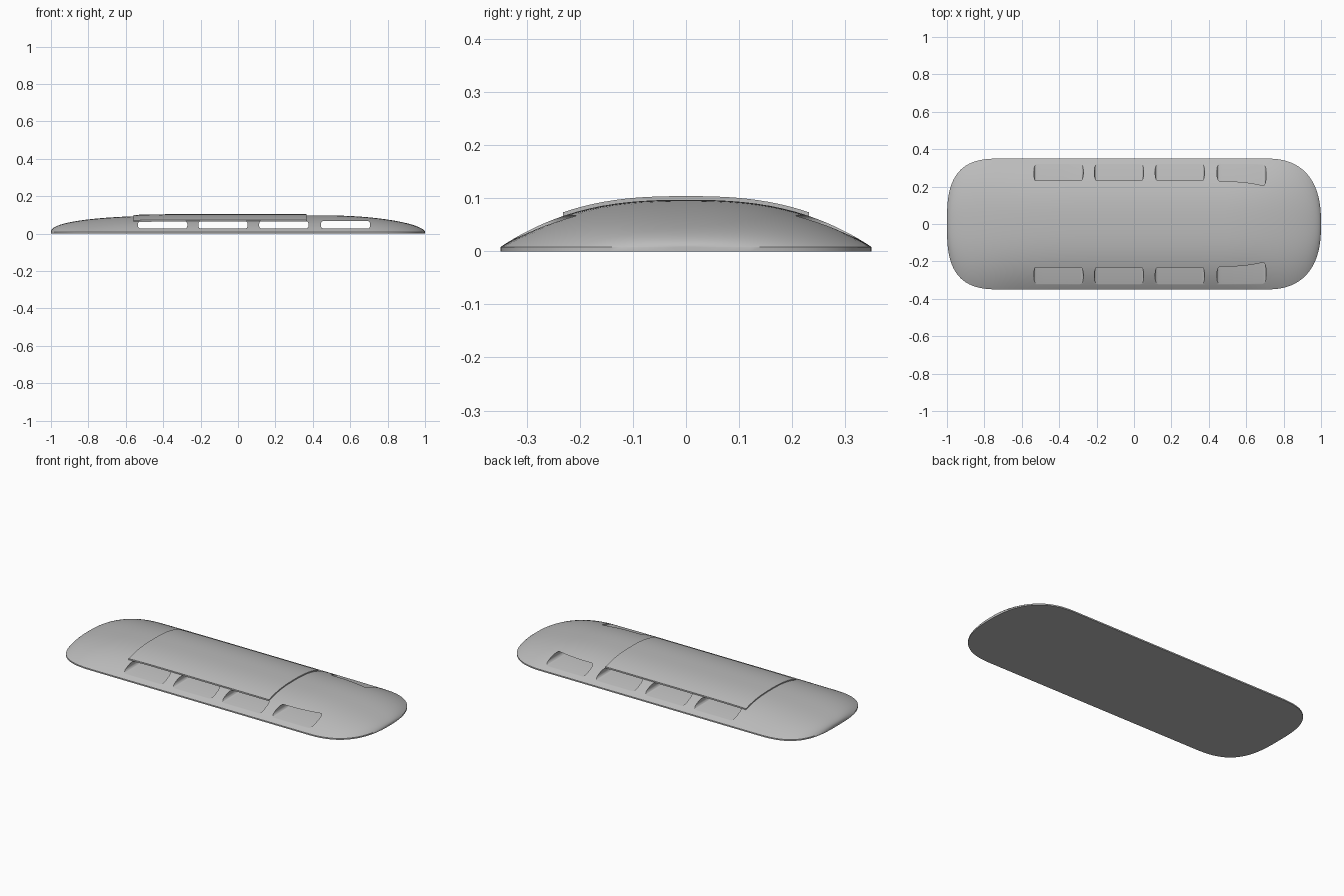
import bpy, bmesh, math

cube = bpy.data.objects.get("Cube")
if cube:
    bpy.data.objects.remove(cube, do_unlink=True)

grey = bpy.data.materials.new("light_grey")
grey.use_nodes = True
color = (0.5, 0.5, 0.5, 1)
grey.diffuse_color = color
grey.node_tree.nodes["Principled BSDF"].inputs["Base Color"].default_value = color

HALF_W, RIM, RISE = 0.35, 0.008, 0.089


def ease(x, length, power):
    """Superellipse falloff over the given length from the nearer end."""
    u = max(0, 1 - (1 - abs(x)) / length)
    return max(0, 1 - u ** power) ** (1 / power)


def half_width(x):
    return HALF_W * ease(x, 0.3, 3 if x < 0 else 2.5)


def height(x, v):
    crown = ease(x, 0.7, 2.3) if x < 0 else ease(x, 0.5, 1.8)
    return RIM + RISE * crown * (1 - abs(v) ** 2.6)


def make_object(name, bm):
    bmesh.ops.remove_doubles(bm, verts=bm.verts, dist=0.00002)
    bmesh.ops.recalc_face_normals(bm, faces=bm.faces)
    mesh = bpy.data.meshes.new(name)
    bm.to_mesh(mesh)
    bm.free()
    mesh.materials.append(grey)
    obj = bpy.data.objects.new(name, mesh)
    bpy.context.collection.objects.link(obj)
    return obj


def loft(name, rows):
    """Close a series of equal cross-section loops into a solid."""
    bm = bmesh.new()
    loops = [[bm.verts.new(p) for p in row] for row in rows]
    n = len(rows[0])
    for a, b in zip(loops, loops[1:]):
        for i in range(n):
            j = (i + 1) % n
            bm.faces.new((a[i], a[j], b[j], b[i]))
    bm.faces.new(loops[0])
    bm.faces.new(loops[-1])
    return make_object(name, bm)


def smooth(obj, angle):
    bpy.ops.object.select_all(action='DESELECT')
    obj.select_set(True)
    bpy.context.view_layer.objects.active = obj
    bpy.ops.object.shade_smooth_by_angle(angle=math.radians(angle))


# Domed body, with sections crowded towards the rounded ends
ACROSS = 40
rows = []
for i in range(97):
    x = -0.9999 * math.cos(math.pi * i / 96)
    w = half_width(x)
    top = [math.sin(math.pi / 2 * (2 * k / ACROSS - 1)) for k in range(ACROSS + 1)]
    rows.append([(x, w * v, height(x, v)) for v in top] + [(x, w, 0), (x, -w, 0)])
body = loft("domed_body", rows)

# Four rounded slots running straight through from front to back
SLOT_W, SLOT_H, RADIUS = 0.264, 0.042, 0.017
for cx in (-0.403, -0.08, 0.245, 0.575):
    outline = []
    for k in range(24):
        a = 2 * math.pi * (k + 0.5) / 24
        sx, sz = math.copysign(1, math.cos(a)), math.copysign(1, math.sin(a))
        outline.append((cx + sx * (SLOT_W / 2 - RADIUS) + RADIUS * math.cos(a),
                        0.047 + sz * (SLOT_H / 2 - RADIUS) + RADIUS * math.sin(a)))
    cutter = loft("slot_cutter", [[(x, y, z) for x, z in outline] for y in (-0.5, 0.5)])
    cutter.hide_render = True
    cut = body.modifiers.new("slot", 'BOOLEAN')
    cut.operation, cut.solver, cut.object = 'DIFFERENCE', 'EXACT', cutter
    bpy.ops.object.select_all(action='DESELECT')
    body.select_set(True)
    bpy.context.view_layer.objects.active = body
    bpy.ops.object.modifier_apply(modifier=cut.name)
    bpy.data.objects.remove(cutter, do_unlink=True)
smooth(body, 35)

# Raised curved panel along the crown
PANEL_Y, STEPS = 0.232, 24
rows = []
for i in range(25):
    x = -0.558 + 0.925 * i / 24
    ys = [PANEL_Y * (2 * k / STEPS - 1) for k in range(STEPS + 1)]
    surface = [(x, y, height(x, y / half_width(x))) for y in ys]
    rows.append([(x, y, z + 0.007) for x, y, z in surface] +
                [(x, y, z - 0.002) for x, y, z in reversed(surface)])
panel = loft("raised_top_panel", rows)
smooth(panel, 35)
